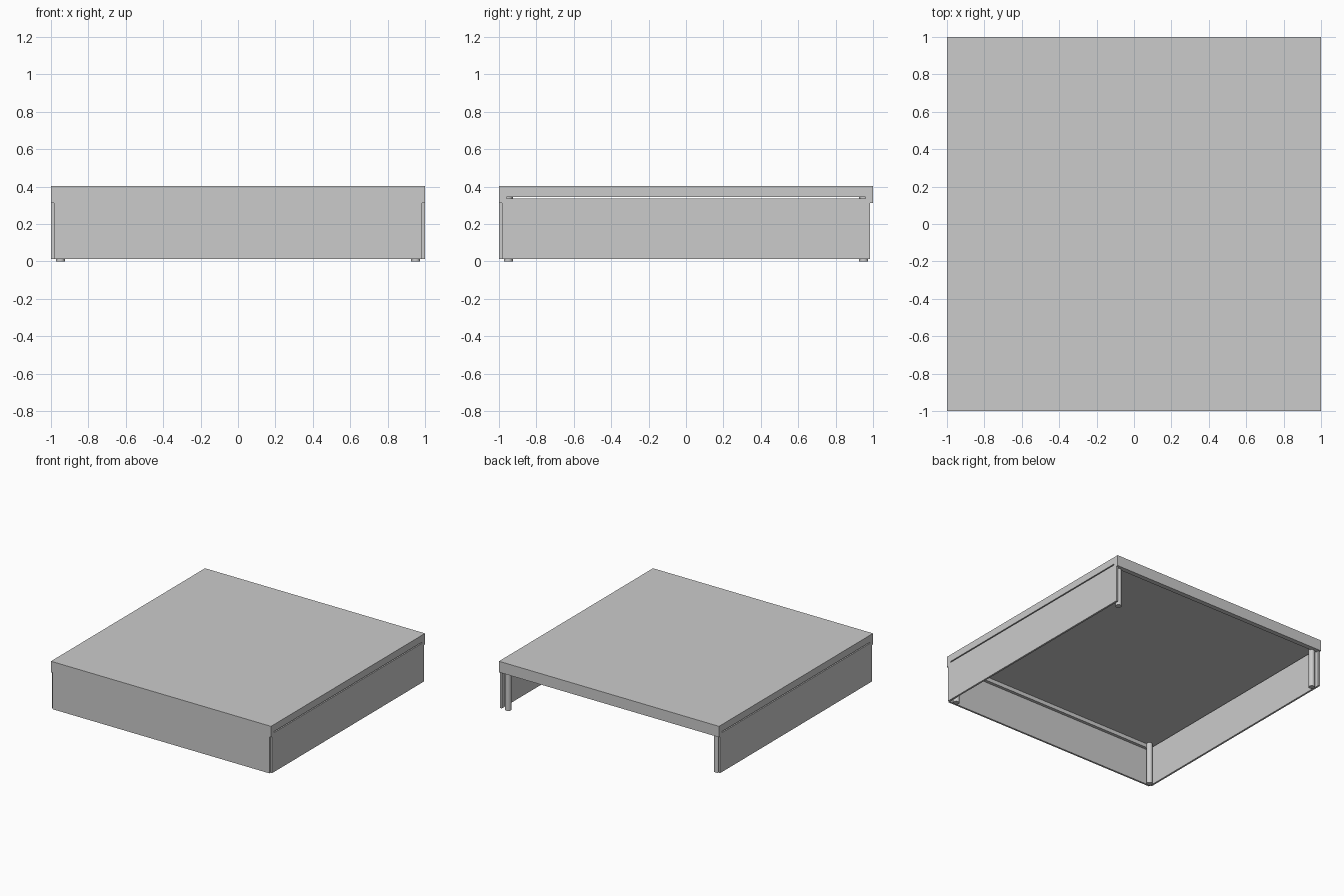
import bpy

cube = bpy.data.objects.get("Cube")
if cube:
    bpy.data.objects.remove(cube, do_unlink=True)

grey = bpy.data.materials.new("light_grey")
grey.use_nodes = True
COLOUR = (0.6, 0.6, 0.6, 1)
grey.diffuse_color = COLOUR
grey.node_tree.nodes["Principled BSDF"].inputs["Base Color"].default_value = COLOUR

# Heights of the panel bottom, rail bottom, side panel top, deck underside and deck top
FOOT, RAIL, SIDE_TOP, UNDER, TOP = 0.013, 0.313, 0.336, 0.345, 0.403
INNER = 0.985   # inner face of the thin panels
RAIL_IN = 0.96  # inner face of the end rails
LEG, RADIUS = 0.95, 0.024


def box(name, low, high):
    bpy.ops.mesh.primitive_cube_add(
        size=1, location=[(a + b) / 2 for a, b in zip(low, high)])
    ob = bpy.context.object
    ob.name = name
    ob.scale = [b - a for a, b in zip(low, high)]
    bpy.ops.object.transform_apply(location=False, rotation=False, scale=True)
    ob.data.materials.append(grey)


# Deck
box("deck", (-1, -1, UNDER), (1, 1, TOP))

# Rails under the front and back edges of the deck
box("front_rail", (-1, -1, RAIL), (1, -RAIL_IN, UNDER))
box("back_rail", (-1, RAIL_IN, RAIL), (1, 1, UNDER))

# Skirt panels on the front and both sides; the back stays open
box("front_panel", (-INNER, -1, FOOT), (INNER, -INNER, RAIL))
box("left_panel", (INNER, -INNER, FOOT), (1, INNER, SIDE_TOP))
box("right_panel", (-1, -INNER, FOOT), (-INNER, INNER, SIDE_TOP))

# Round legs in the four corners
for side, sx in (("left", 1), ("right", -1)):
    for end, sy in (("front", -1), ("back", 1)):
        bpy.ops.mesh.primitive_cylinder_add(
            vertices=24, radius=RADIUS, depth=UNDER,
            location=(sx * LEG, sy * LEG, UNDER / 2))
        leg = bpy.context.object
        leg.name = f"{end}_{side}_leg"
        leg.data.materials.append(grey)
        bpy.ops.object.shade_smooth_by_angle()
